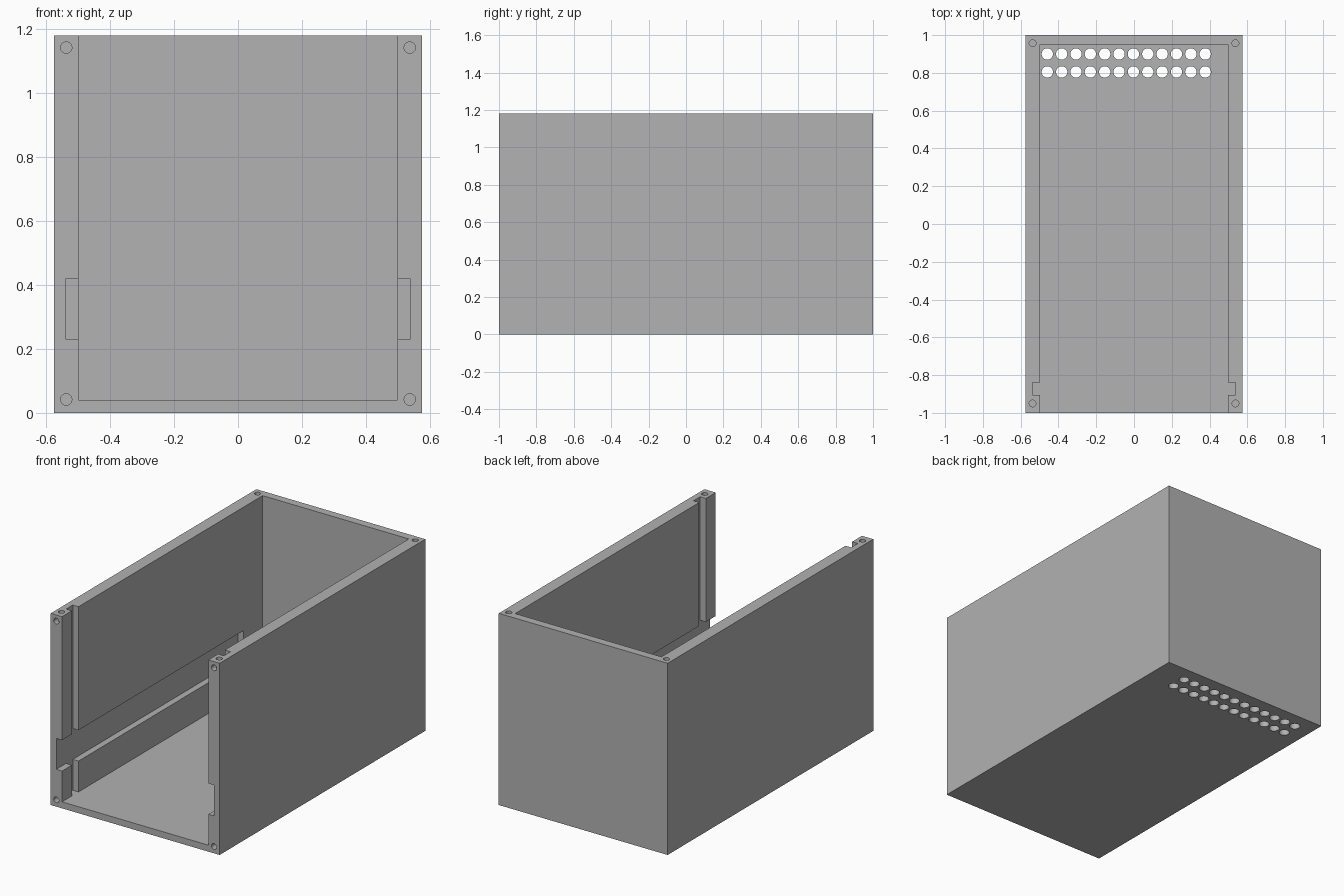
import bpy

if "Cube" in bpy.data.objects:
    bpy.data.objects.remove(bpy.data.objects["Cube"])

W, D, H = 0.575, 1.0, 1.18        # half width, half depth, height
IN, GROOVE = 0.498, 0.537         # inner wall and groove bottom
grey = bpy.data.materials.new("plain grey")
grey.diffuse_color = (0.445, 0.445, 0.445, 1)
grey.use_nodes = True
grey.node_tree.nodes["Principled BSDF"].inputs["Base Color"].default_value = grey.diffuse_color


def box(name, x, y, z):
    bpy.ops.mesh.primitive_cube_add(
        size=1, location=(sum(x) / 2, sum(y) / 2, sum(z) / 2))
    ob = bpy.context.object
    ob.name = name
    ob.scale = (x[1] - x[0], y[1] - y[0], z[1] - z[0])
    bpy.ops.object.transform_apply(location=True, rotation=True, scale=True)
    return ob


def rod(name, loc, r, depth, rot=(0, 0, 0)):
    bpy.ops.mesh.primitive_cylinder_add(
        vertices=32, radius=r, depth=depth, location=loc, rotation=rot)
    ob = bpy.context.object
    ob.name = name
    return ob


# Solid block that becomes the case
case = box("case", (-W, W), (-D, D), (0, H))
case.data.materials.append(grey)
cutters = []

# Cavity, open at the top and the front
cutters.append(box("cavity_cutter", (-IN, IN), (-D - 0.1, 0.95), (0.04, H + 0.1)))

for s in (-1, 1):
    gx = sorted((s * (IN - 0.05), s * GROOVE))
    # Upright slot for the front panel
    cutters.append(box("panel_slot_cutter", gx, (-0.905, -0.84), (0.04, H + 0.1)))
    # Long shelf groove, open at the front
    cutters.append(box("shelf_groove_cutter", gx, (-D - 0.1, 0.765), (0.23, 0.42)))
    # Screw holes in the top rim
    for y in (-0.95, 0.957):
        cutters.append(rod("top_screw_cutter", (s * 0.537, y, H), 0.018, 0.2))
    # Screw holes in the front rim
    for z in (0.042, 1.142):
        cutters.append(rod("front_screw_cutter", (s * 0.5371, -D, z), 0.0178, 0.16,
                           (1.570796, 0, 0)))

# Two rows of vent holes through the floor
for i in range(12):
    for y in (0.805, 0.9):
        cutters.append(rod("vent_cutter", (-0.459 + 0.076 * i, y, 0), 0.03, 0.2))

for c in cutters:
    mod = case.modifiers.new(c.name, 'BOOLEAN')
    mod.operation = 'DIFFERENCE'
    mod.solver = 'EXACT'
    mod.object = c
    c.hide_render = True

# Bake the cuts and drop the cutters
bpy.context.view_layer.update()
mesh = bpy.data.meshes.new_from_object(
    case.evaluated_get(bpy.context.evaluated_depsgraph_get()))
case.modifiers.clear()
case.data = mesh
mesh.materials.clear()
mesh.materials.append(grey)
for p in mesh.polygons:
    p.material_index = 0
for c in cutters:
    bpy.data.objects.remove(c)

bpy.ops.object.select_all(action='DESELECT')
case.select_set(True)
bpy.context.view_layer.objects.active = case
bpy.ops.object.shade_smooth_by_angle()
